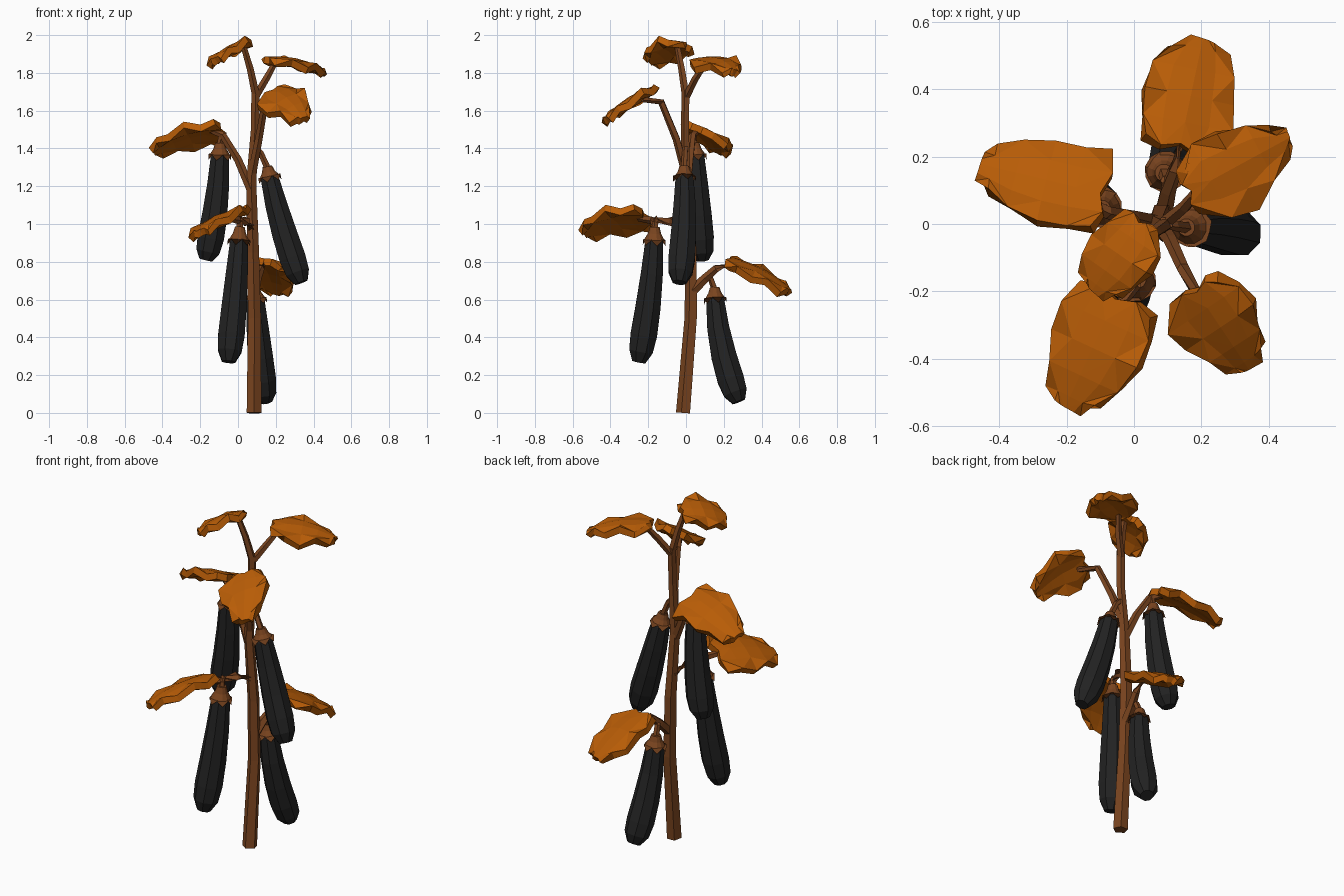
import bpy, bmesh, math
from mathutils import Vector


def material(name, rgb):
    m = bpy.data.materials.new(name)
    m.diffuse_color = (*rgb, 1)
    return m


ORANGE = material("orange leaf", (0.48, 0.108, 0.002))
BROWN = material("brown bark", (0.2, 0.06, 0.014))
BLACK = material("black skin", (0.016, 0.016, 0.016))


def finish(bm, name, mat):
    bmesh.ops.recalc_face_normals(bm, faces=bm.faces)
    me = bpy.data.meshes.new(name)
    bm.to_mesh(me)
    bm.free()
    me.materials.append(mat)
    ob = bpy.data.objects.new(name, me)
    bpy.context.collection.objects.link(ob)
    return ob


def tube(name, pts, mat, sides=5, jag=0.0):
    """Tapered flat-sided tube through (x, y, z, radius) points; jag lifts every other end vertex."""
    bm = bmesh.new()
    P = [Vector(p[:3]) for p in pts]
    rings = []
    for i, p in enumerate(P):
        d = (P[min(i + 1, len(P) - 1)] - P[max(i - 1, 0)]).normalized()
        u = Vector((0, 1, 0)) if abs(d.y) < 0.9 else Vector((1, 0, 0))
        u = (u - d * u.dot(d)).normalized()
        v = d.cross(u)
        ring = []
        for k in range(sides):
            a = 2 * math.pi * (k + 0.5) / sides
            q = p + (u * math.cos(a) + v * math.sin(a)) * pts[i][3]
            if jag and i == len(P) - 1 and k % 2:
                q -= d * jag
            ring.append(bm.verts.new(q))
        rings.append(ring)
    for a, b in zip(rings, rings[1:]):
        for k in range(sides):
            j = (k + 1) % sides
            bm.faces.new((a[k], a[j], b[j], b[k]))
    bm.faces.new(rings[0])
    bm.faces.new(rings[-1])
    return finish(bm, name, mat)


def leaf(name, base, tip, left, right, roll):
    """Leaf blade: half widths at six stations, tilted sideways by roll, with wavy edges."""
    base, tip = Vector(base), Vector(tip)
    ax = tip - base
    perp = Vector((-ax.y, ax.x, 0)).normalized()
    bm = bmesh.new()
    rows = []
    for i, t in enumerate((0, 0.2, 0.45, 0.7, 0.9, 1)):
        row = []
        for s in (1, 0.5, 0, -0.5, -1):
            w = s * (left[i] if s > 0 else right[i])
            p = base + ax * t + perp * w
            if i == 0 and abs(s) == 0.5:     # rounded lobes beside the stalk
                p -= ax * 0.06
            wave = 0.015 * (-1) ** i * (s if abs(s) == 1 else 0)
            p.z += roll * w + 0.025 * math.sin(math.pi * t) + wave - 0.12 * abs(w)
            row.append(bm.verts.new(p))
        rows.append(row)
    for i in range(5):
        for k in range(4):
            a, b, c, d = rows[i][k], rows[i][k + 1], rows[i + 1][k + 1], rows[i + 1][k]
            if (i + k) % 2:
                bm.faces.new((a, b, c)), bm.faces.new((a, c, d))
            else:
                bm.faces.new((a, b, d)), bm.faces.new((b, c, d))
    ob = finish(bm, name, ORANGE)
    mod = ob.modifiers.new("thickness", "SOLIDIFY")
    mod.thickness = 0.038
    mod.offset = 0


def fruit(name, top, mid, end, stalk):
    """Hanging fruit along a bent path, with jagged cap and short stalk."""
    a, b, c = Vector(top), Vector(mid), Vector(end)
    b = 2 * b - (a + c) / 2                  # control point so the path passes through mid
    at = lambda t: a * (1 - t) ** 2 + b * 2 * t * (1 - t) + c * t * t
    prof = ((0.04, 0.032), (0.12, 0.052), (0.35, 0.063), (0.6, 0.072),
            (0.8, 0.076), (0.92, 0.068), (1.0, 0.038))
    tube(name, [(*at(t), r) for t, r in prof], BLACK, 8)
    tube(name + "_cap", [(*at(t), r) for t, r in
                         ((0.0, 0.026), (0.05, 0.036), (0.09, 0.052), (0.14, 0.062))],
         BROWN, 12, 0.03)
    s = Vector(stalk)
    m = (s + a) / 2 + Vector((0, 0, 0.02))
    tube(name + "_stalk", [(*s, 0.016), (*m, 0.016), (*at(0.02), 0.018)], BROWN)


# stem and branches
tube("main_stem", [(0.085, -0.012, 0, 0.041), (0.087, 0.028, 0.5, 0.036),
                   (0.08, 0.03, 0.85, 0.033), (0.07, 0.003, 1.22, 0.028),
                   (0.09, -0.004, 1.5, 0.023), (0.093, 0, 1.71, 0.023)], BROWN)
branches = {
    "top_front": [(0.095, 0, 1.68, 0.022), (0.065, -0.022, 1.82, 0.019), (0.03, -0.045, 1.94, 0.016)],
    "top_right": [(0.09, 0, 1.67, 0.021), (0.15, 0.05, 1.77, 0.019), (0.2, 0.11, 1.86, 0.015)],
    "right": [(0.075, 0, 1.27, 0.024), (0.11, -0.05, 1.45, 0.021), (0.145, -0.13, 1.645, 0.019),
              (0.2, -0.23, 1.66, 0.015)],
    "left": [(0.07, 0.003, 1.18, 0.025), (0, 0.02, 1.34, 0.022), (-0.08, 0.035, 1.47, 0.02),
             (-0.15, 0.07, 1.5, 0.016)],
    "front": [(0.075, 0.02, 0.98, 0.03), (0.04, -0.08, 1.015, 0.026), (0, -0.18, 1.02, 0.022),
              (-0.05, -0.25, 1.03, 0.016)],
    "back": [(0.085, 0.03, 0.64, 0.029), (0.1, 0.1, 0.71, 0.025), (0.12, 0.16, 0.765, 0.021),
             (0.14, 0.25, 0.79, 0.015)],
}
for n, pts in branches.items():
    tube(n + "_branch", pts, BROWN)

# leaves
leaf("top_front_leaf", (0.02, 0.0, 1.935), (-0.115, -0.195, 1.865),
     (.04, .1, .105, .09, .07, .04), (.05, .075, .09, .085, .06, .03), 0.48)
leaf("top_right_leaf", (0.17, 0.1, 1.865), (0.455, 0.255, 1.80),
     (.06, .12, .115, .09, .05, .02), (.06, .125, .14, .09, .05, .02), 0.12)
leaf("right_leaf", (0.19, -0.195, 1.695), (0.34, -0.42, 1.55),
     (.07, .11, .12, .09, .07, .04), (.08, .14, .12, .085, .06, .03), 0.42)
leaf("left_leaf", (-0.1, 0.085, 1.495), (-0.45, 0.17, 1.39),
     (.105, .115, .125, .1, .07, .045), (.13, .12, .115, .1, .065, .04), 0.42)
leaf("front_leaf", (-0.05, -0.225, 1.04), (-0.195, -0.54, 0.955),
     (.12, .14, .145, .12, .08, .045), (.11, .14, .13, .1, .075, .04), 0.42)
leaf("back_leaf", (0.135, 0.235, 0.80), (0.2, 0.54, 0.64),
     (.11, .125, .14, .13, .09, .03), (.09, .145, .125, .115, .085, .04), 0.15)

# fruits
fruit("left_fruit", (-0.095, 0.045, 1.43), (-0.115, 0.065, 1.11), (-0.17, 0.085, 0.81),
      (-0.08, 0.035, 1.47))
fruit("right_fruit", (0.155, -0.01, 1.305), (0.228, -0.01, 1.01), (0.335, -0.035, 0.69),
      (0.085, 0, 1.41))
fruit("front_fruit", (0.01, -0.165, 0.985), (-0.015, -0.192, 0.63), (-0.05, -0.25, 0.27),
      (0.01, -0.15, 1.03))
fruit("back_fruit", (0.088, 0.152, 0.665), (0.112, 0.187, 0.36), (0.145, 0.28, 0.06),
      (0.1, 0.11, 0.72))
